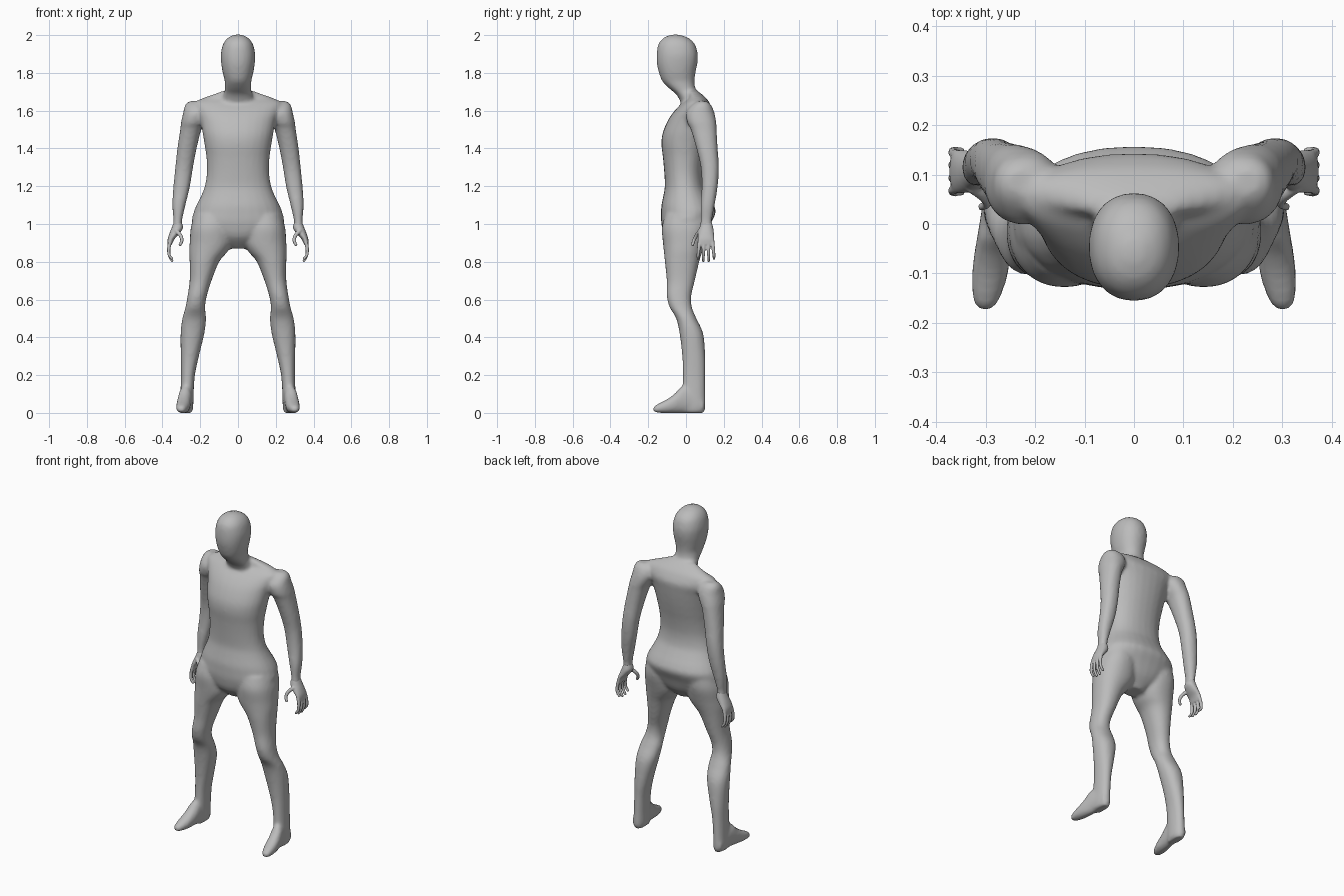
import bpy
import bmesh
import math
from mathutils import Vector

default = bpy.data.objects.get("Cube")
if default:
    bpy.data.objects.remove(default, do_unlink=True)

SIDES = 28
STEPS = 4

grey = bpy.data.materials.new("plain grey")
grey.use_nodes = True
tone = (0.5, 0.5, 0.5, 1)
grey.diffuse_color = tone
grey.node_tree.nodes["Principled BSDF"].inputs["Base Color"].default_value = tone


def spline(a, b, c, d, t):
    """Catmull-Rom blend of four equal-length rows."""
    return [q + 0.5 * t * (r - p + t * (2 * p - 5 * q + 4 * r - s + t * (3 * (q - r) + s - p)))
            for p, q, r, s in zip(a, b, c, d)]


def refine(rows):
    """Insert smooth in-between rows."""
    out = []
    last = len(rows) - 1
    for i in range(last):
        four = [rows[max(0, min(last, i + k))] for k in (-1, 0, 1, 2)]
        out += [spline(*four, k / STEPS) for k in range(STEPS)]
    return out + [rows[last]]


def skin(bm, rings):
    """Bridge closed rings of points and cap both ends."""
    loops = [[bm.verts.new(p) for p in ring] for ring in rings]
    n = len(loops[0])
    for low, high in zip(loops, loops[1:]):
        for i in range(n):
            j = (i + 1) % n
            bm.faces.new((low[i], low[j], high[j], high[i]))
    bm.faces.new(loops[0][::-1])
    bm.faces.new(loops[-1])


def loft(bm, rows, side=1, axis="z", power=2.2):
    """Rows are: position on axis, x centre, x half width, then low and high depth."""
    rings = []
    for pos, cx, hw, lo, hi in refine(rows):
        ring = []
        for i in range(SIDES):
            a = math.tau * i / SIDES
            c, s = math.cos(a), math.sin(a)
            u = math.copysign(abs(c) ** (2 / power), c)
            v = math.copysign(abs(s) ** (2 / power), s)
            x = side * (cx + hw * u)
            d = (lo + hi) / 2 + (hi - lo) / 2 * v
            ring.append((x, d, pos) if axis == "z" else (x, pos, d))
        rings.append(ring)
    skin(bm, rings)


def tube(bm, points, radius, side):
    """Tapered round finger along a path."""
    path = [Vector(p) for p in refine(points)]
    rings = []
    for i, p in enumerate(path):
        along = (path[min(i + 1, len(path) - 1)] - path[max(i - 1, 0)]).normalized()
        u = along.cross(Vector((0, 1, 0))).normalized()
        v = along.cross(u)
        r = radius * (1 - 0.35 * i / (len(path) - 1))
        ring = []
        for k in range(10):
            a = math.tau * k / 10
            q = p + r * (u * math.cos(a) + v * math.sin(a))
            ring.append((side * q.x, q.y, q.z))
        rings.append(ring)
    skin(bm, rings)


def fuse(name, bm, voxel, rounds):
    """Merge overlapping closed shapes into one soft surface."""
    bmesh.ops.recalc_face_normals(bm, faces=bm.faces[:])
    mesh = bpy.data.meshes.new(name)
    bm.to_mesh(mesh)
    bm.free()
    mesh.materials.append(grey)
    obj = bpy.data.objects.new(name, mesh)
    bpy.context.collection.objects.link(obj)
    remesh = obj.modifiers.new("merge", "REMESH")
    remesh.mode = "VOXEL"
    remesh.voxel_size = voxel
    remesh.use_smooth_shade = True
    soften = obj.modifiers.new("soften", "SMOOTH")
    soften.factor = 0.5
    soften.iterations = rounds
    return obj


# Centred parts: z, half width, front y, back y
torso = [
    (.87, .05, -.05, .05), (.93, .16, -.11, .1), (1, .24, -.13, .13),
    (1.06, .235, -.132, .157), (1.1, .22, -.13, .147), (1.15, .195, -.12, .12),
    (1.2, .176, -.112, .097), (1.27, .165, -.115, .09), (1.35, .167, -.122, .1),
    (1.42, .177, -.13, .115), (1.48, .187, -.124, .127), (1.55, .2, -.095, .138),
    (1.6, .22, -.06, .142), (1.64, .23, -.02, .125), (1.665, .19, .01, .108),
    (1.69, .12, .01, .08), (1.705, .08, .01, .06),
]
head = [
    (1.62, .09, -.02, .1), (1.66, .085, -.035, .085), (1.69, .075, -.055, .065),
    (1.71, .07, -.08, .053), (1.735, .07, -.107, .046), (1.76, .071, -.128, .045),
    (1.8, .081, -.143, .05), (1.85, .089, -.154, .06), (1.9, .091, -.155, .062),
    (1.95, .08, -.147, .048), (1.98, .06, -.125, .02), (1.995, .037, -.1, -.012),
    (2.003, .015, -.07, -.04),
]

# Paired limbs: z, x centre, half width, front y, back y
leg = [
    (1.05, .13, .1, -.11, .12), (.98, .14, .11, -.128, .12), (.9, .143, .113, -.122, .1),
    (.85, .158, .1, -.117, .085), (.8, .178, .078, -.112, .07), (.7, .198, .058, -.102, .047),
    (.62, .216, .051, -.102, .028), (.56, .226, .052, -.087, .031), (.5, .232, .063, -.052, .055),
    (.42, .241, .063, -.034, .091), (.3, .255, .048, -.02, .102), (.2, .265, .037, -.017, .102),
    (.1, .27, .035, -.02, .102), (.03, .272, .035, -.02, .103), (0, .272, .028, -.02, .095),
]
arm = [
    (1.65, .23, .03, .06, .11), (1.63, .222, .058, .03, .133), (1.59, .22, .07, 0, .15),
    (1.54, .237, .064, .005, .16), (1.5, .25, .056, .025, .162), (1.4, .27, .051, .055, .168),
    (1.3, .285, .047, .078, .174), (1.2, .298, .044, .083, .168), (1.1, .313, .035, .077, .152),
    (1.02, .319, .023, .077, .138), (.985, .321, .026, .073, .141),
]
# Foot runs along y: y, x centre, half width, sole z, top z
foot = [
    (.09, .274, .027, 0, .08), (.03, .275, .033, -.002, .13), (-.02, .28, .036, -.002, .14),
    (-.06, .286, .037, -.002, .102), (-.1, .291, .037, -.002, .073), (-.14, .297, .031, 0, .052),
    (-.165, .3, .022, .003, .038), (-.174, .301, .01, .01, .026),
]
palm = [
    (1.01, .319, .02, .08, .136), (.98, .321, .03, .071, .144), (.95, .336, .027, .064, .148),
    (.92, .354, .018, .062, .15), (.89, .362, .011, .066, .147),
]
thumb = [(.33, .075, .965), (.305, .056, .94), (.297, .041, .912), (.31, .034, .885)]

# Body: torso, head, arms, legs and feet in one skin
body = bmesh.new()
for rows in (torso, head):
    loft(body, [(z, 0, w, front, back) for z, w, front, back in rows])
for side in (1, -1):
    loft(body, leg, side)
    loft(body, arm, side)
    loft(body, foot, side, axis="y")
fuse("body", body, 0.01, 6)

# Hands: palm, thumb and four curled fingers
for side, label in ((1, "left_hand"), (-1, "right_hand")):
    hand = bmesh.new()
    loft(hand, palm, side)
    tube(hand, thumb, 0.012, side)
    for k in range(4):
        y = 0.073 + 0.022 * k
        spread = 0.006 * (k - 1.5)
        drop = 0.012 * abs(k - 1.5)
        tube(hand, [(.355, y, .92), (.366, y + spread / 2, .875),
                    (.364, y + spread, .835), (.346, y + spread, .795 + drop)], 0.011, side)
    fuse(label, hand, 0.004, 3)
